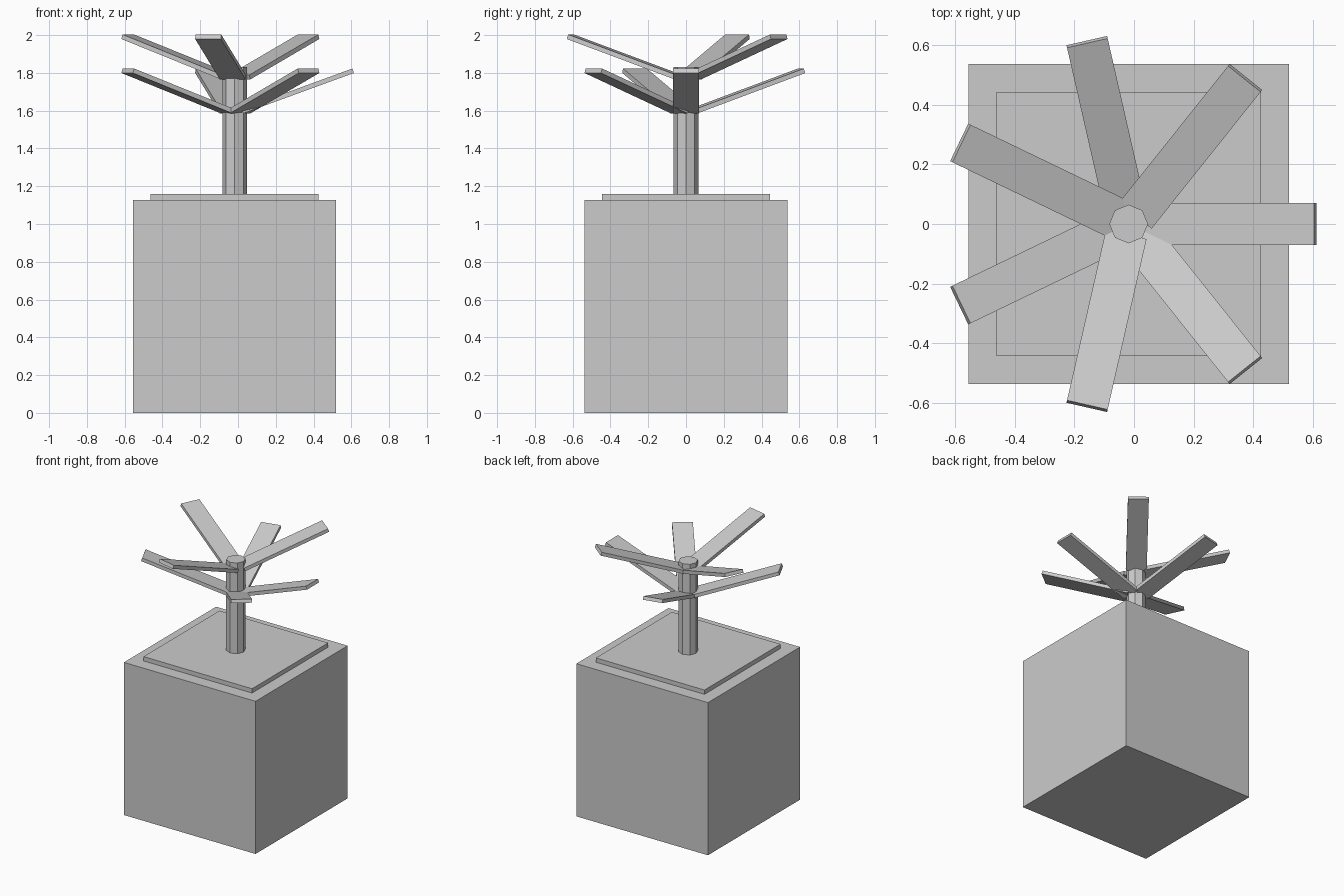
import bpy, math
from mathutils import Matrix

if "Cube" in bpy.data.objects:
    bpy.data.objects.remove(bpy.data.objects["Cube"])

CX = -0.018  # plant axis


def box(name, size, matrix):
    bpy.ops.mesh.primitive_cube_add(size=1)
    ob = bpy.context.object
    ob.name = name
    ob.data.transform(matrix @ Matrix.Diagonal((*size, 1)))
    return ob


# Planter block and soil slab
box("planter", (1.076, 1.076, 1.128), Matrix.Translation((CX, 0, 0.564)))
box("soil", (0.888, 0.888, 0.032), Matrix.Translation((CX, 0, 1.144)))

# Eight-sided trunk with corners on the axes
bpy.ops.mesh.primitive_cylinder_add(vertices=8, radius=0.065, depth=0.67,
                                    location=(CX, 0, 1.495))
bpy.context.object.name = "trunk"

# Seven tilted leaves, alternating between a lower and an upper tier
for i in range(7):
    z = 1.704 + 0.18 * (i % 2)
    m = (Matrix.Translation((CX, 0, z))
         @ Matrix.Rotation(i * math.tau / 7, 4, 'Z')
         @ Matrix.Translation((0.334, 0, 0))
         @ Matrix.Rotation(-0.35, 4, 'Y'))
    box(f"leaf_{i + 1}", (0.625, 0.14, 0.025), m)
